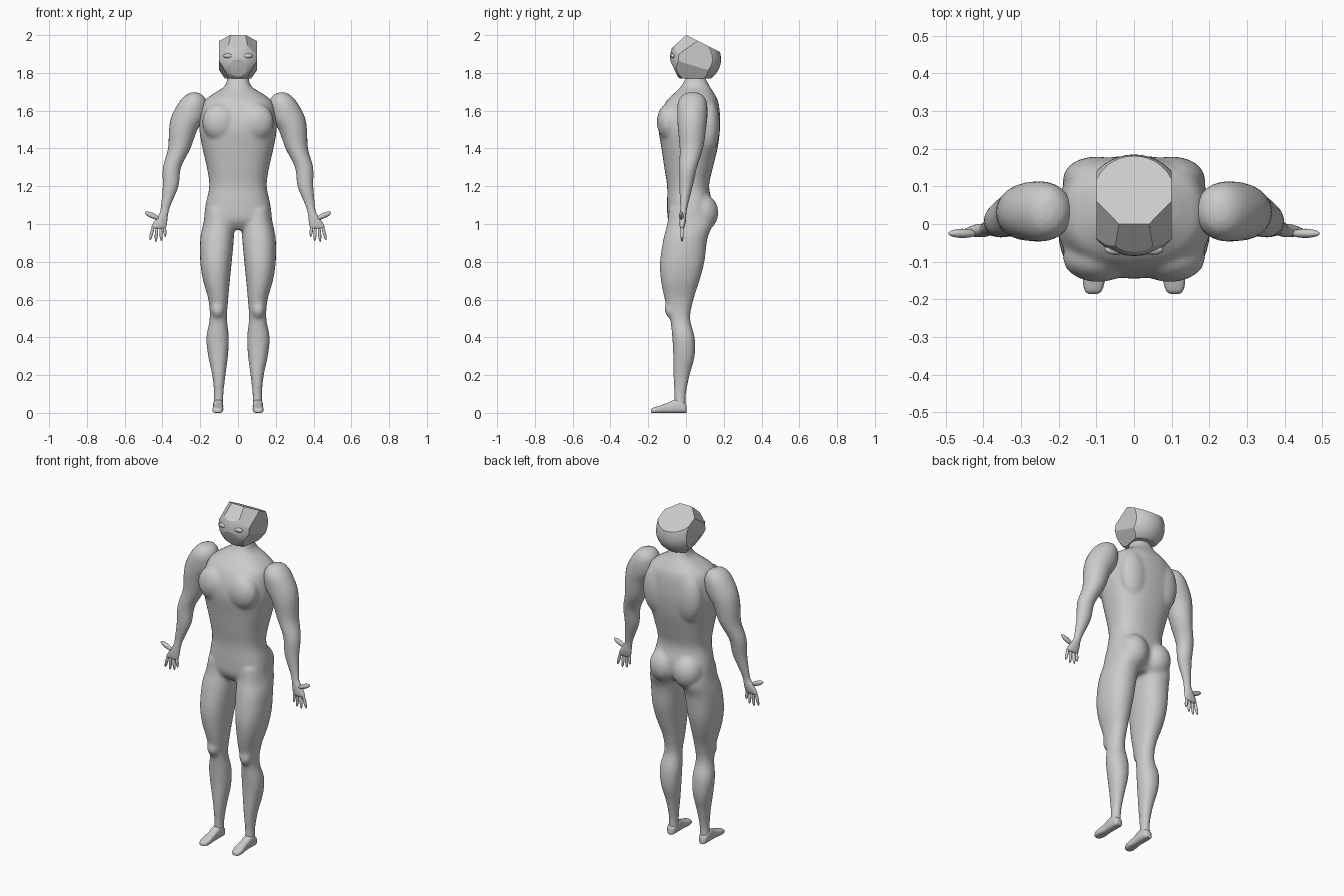
import bpy, bmesh, math
from mathutils import Vector, Matrix
from mathutils.geometry import normal

if "Cube" in bpy.data.objects:
    bpy.data.objects.remove(bpy.data.objects["Cube"])

grey = bpy.data.materials.new("plain grey")
grey.use_nodes = True
tone = (0.6, 0.6, 0.6, 1)
grey.diffuse_color = tone
grey.node_tree.nodes["Principled BSDF"].inputs["Base Color"].default_value = tone


def finish(bm, name, smooth=True):
    bmesh.ops.recalc_face_normals(bm, faces=bm.faces)
    mesh = bpy.data.meshes.new(name)
    bm.to_mesh(mesh)
    bm.free()
    mesh.materials.append(grey)
    obj = bpy.data.objects.new(name, mesh)
    bpy.context.collection.objects.link(obj)
    bpy.ops.object.select_all(action="DESELECT")
    obj.select_set(True)
    bpy.context.view_layer.objects.active = obj
    if smooth:
        bpy.ops.object.shade_smooth_by_angle(angle=math.radians(40))
    return obj


def spline(rows, steps):
    """Catmull-Rom interpolation between rows of numbers."""
    rows = [Vector(r) for r in rows]
    out = []
    for i in range(len(rows) - 1):
        b, c = rows[i], rows[i + 1]
        a, d = rows[max(i - 1, 0)], rows[min(i + 2, len(rows) - 1)]
        for k in range(steps):
            t = k / steps
            out.append(b + (c - a) * (t / 2) + (a * 2 - b * 5 + c * 4 - d) * (t * t / 2)
                       + (b * 3 - a - c * 3 + d) * (t ** 3 / 2))
    return out + [rows[-1]]


def loft(bm, rows, power=2.0, steps=4, count=28, along_y=False, side=1):
    """Skin of oval sections; each row is position, x low, x high, depth low, depth high."""
    rings = []
    for p, x0, x1, d0, d1 in spline(rows, steps):
        ring = []
        for i in range(count):
            a = math.tau * i / count
            c, s = math.cos(a), math.sin(a)
            x = (x0 + x1) / 2 + (x1 - x0) / 2 * math.copysign(abs(c) ** (2 / power), c)
            d = (d0 + d1) / 2 + (d1 - d0) / 2 * math.copysign(abs(s) ** (2 / power), s)
            ring.append(bm.verts.new((side * x, p, d) if along_y else (side * x, d, p)))
        rings.append(ring)
    for r, q in zip(rings, rings[1:]):
        for i in range(count):
            j = (i + 1) % count
            bm.faces.new((r[i], r[j], q[j], q[i]))
    bm.faces.new(rings[0])
    bm.faces.new(rings[-1])


def blob(bm, centre, radii, side=1, tilt=0):
    """Ellipsoid, optionally tilted about the front axis."""
    x, y, z = centre
    m = (Matrix.Translation((side * x, y, z)) @ Matrix.Rotation(side * tilt, 4, "Y")
         @ Matrix.Diagonal((*radii, 1)))
    bmesh.ops.create_uvsphere(bm, u_segments=20, v_segments=12, radius=1, matrix=m)


# Section tables, top to bottom
torso = [(1.78, -.055, .055, .0, .1), (1.73, -.07, .07, -.025, .125),
         (1.69, -.13, .13, -.065, .15), (1.65, -.18, .18, -.105, .17),
         (1.58, -.2, .2, -.135, .18), (1.5, -.205, .205, -.145, .18),
         (1.4, -.188, .188, -.13, .167), (1.3, -.165, .165, -.115, .143),
         (1.2, -.152, .152, -.1, .122), (1.1, -.172, .172, -.1, .14),
         (1.02, -.175, .175, -.095, .13), (.97, -.12, .12, -.06, .08)]
leg = [(1.08, .03, .17, -.09, .12), (1.0, .02, .185, -.1, .14),
       (.92, .022, .2, -.12, .113), (.8, .033, .2, -.138, .098),
       (.7, .043, .185, -.133, .072), (.6, .052, .157, -.113, .04),
       (.5, .058, .15, -.085, .022), (.4, .048, .168, -.073, .046),
       (.3, .053, .158, -.068, .046), (.2, .066, .137, -.067, .02),
       (.1, .077, .127, -.062, .0), (.03, .076, .132, -.064, .0)]
arm = [(1.695, .215, .25, .01, .06), (1.68, .185, .28, -.02, .09),
       (1.64, .165, .315, -.043, .11), (1.57, .17, .352, -.046, .113),
       (1.5, .215, .365, -.042, .105), (1.4, .252, .37, -.033, .09),
       (1.3, .302, .397, -.035, .058), (1.2, .316, .398, -.035, .035),
       (1.1, .357, .407, -.03, .01), (1.06, .369, .414, -.032, .002),
       (1.02, .374, .44, -.035, .0), (.985, .38, .458, -.033, -.008),
       (.975, .39, .45, -.026, -.016)]
foot = [(.003, .09, .12, 0, .035), (-.01, .08, .13, 0, .055), (-.055, .078, .132, 0, .07),
        (-.1, .08, .13, 0, .052), (-.15, .078, .136, 0, .035), (-.178, .086, .13, 0, .026),
        (-.186, .098, .12, .003, .016)]

# Trunk and legs, fused into one smooth skin
bm = bmesh.new()
loft(bm, torso, power=2.4, count=40)
for s in (1, -1):
    loft(bm, leg, power=2.2, side=s)
    blob(bm, (.095, -.09, 1.54), (.095, .065, .1), s)       # chest
    blob(bm, (.078, .085, 1.06), (.085, .087, .1), s)       # buttock
    blob(bm, (.107, -.078, .55), (.036, .036, .05), s)      # kneecap
    blob(bm, (.1, .12, 1.52), (.09, .06, .15), s)           # shoulder blade
body = finish(bm, "body")
fuse = body.modifiers.new("fuse", "REMESH")
fuse.mode = "VOXEL"
fuse.voxel_size = .009
fuse.use_smooth_shade = True
relax = body.modifiers.new("relax", "SMOOTH")
relax.factor = .5
relax.iterations = 10

for s, label in ((1, "left"), (-1, "right")):
    # Arm with palm
    bm = bmesh.new()
    loft(bm, arm, side=s)
    finish(bm, label + "_arm")
    # Fingers and thumb
    bm = bmesh.new()
    for x, z, size, lean in ((.388, .965, .033, .1), (.408, .952, .042, .06),
                             (.432, .948, .043, -.08), (.456, .955, .042, -.25)):
        blob(bm, (x, -.021, z), (.0085, .0085, size), s, lean)
    blob(bm, (.455, -.025, 1.045), (.014, .012, .042), s, 1.15)
    finish(bm, label + "_fingers")
    # Foot
    bm = bmesh.new()
    loft(bm, foot, power=3, along_y=True, side=s)
    finish(bm, label + "_foot")
    # Eye
    bm = bmesh.new()
    blob(bm, (.05, -.068, 1.89), (.028, .014, .013), s)
    finish(bm, label + "_eye")

# Head: an egg trimmed by flat planes
bm = bmesh.new()
bmesh.ops.create_uvsphere(bm, u_segments=40, v_segments=24, radius=1)
for v in bm.verts:
    v.co = Vector((v.co.x * .135, .05 + v.co.y * .135,
                   1.87 + v.co.z * (.16 if v.co.z > 0 else .125)))


def trim(point, outward):
    geom = bm.verts[:] + bm.edges[:] + bm.faces[:]
    cut = bmesh.ops.bisect_plane(bm, geom=geom, plane_co=point, plane_no=outward,
                                 clear_outer=True)["geom_cut"]
    edges = [e for e in cut if isinstance(e, bmesh.types.BMEdge)]
    bmesh.ops.contextual_create(bm, geom=edges)


trim((0, 0, 2), (0, .45, .9))                # crown
trim((0, 0, 2), (0, -.68, .74))              # forehead
trim((0, 0, 1.77), (0, 0, -1))               # underside
trim((0, -.081, 1.86), (0, -.87, -.4))       # mouth and chin
for s in (1, -1):
    trim((s * .1, 0, 1.9), (s, 0, 0))                        # temple
    trim((s * .04, 0, 2), (s * .51, -.295, .415))            # brow
    trim((s * .1, 0, 1.85), (s * .84, -.15, -.5))            # jaw
finish(bm, "head").data.update()
bpy.ops.object.shade_smooth_by_angle(angle=math.radians(18))
